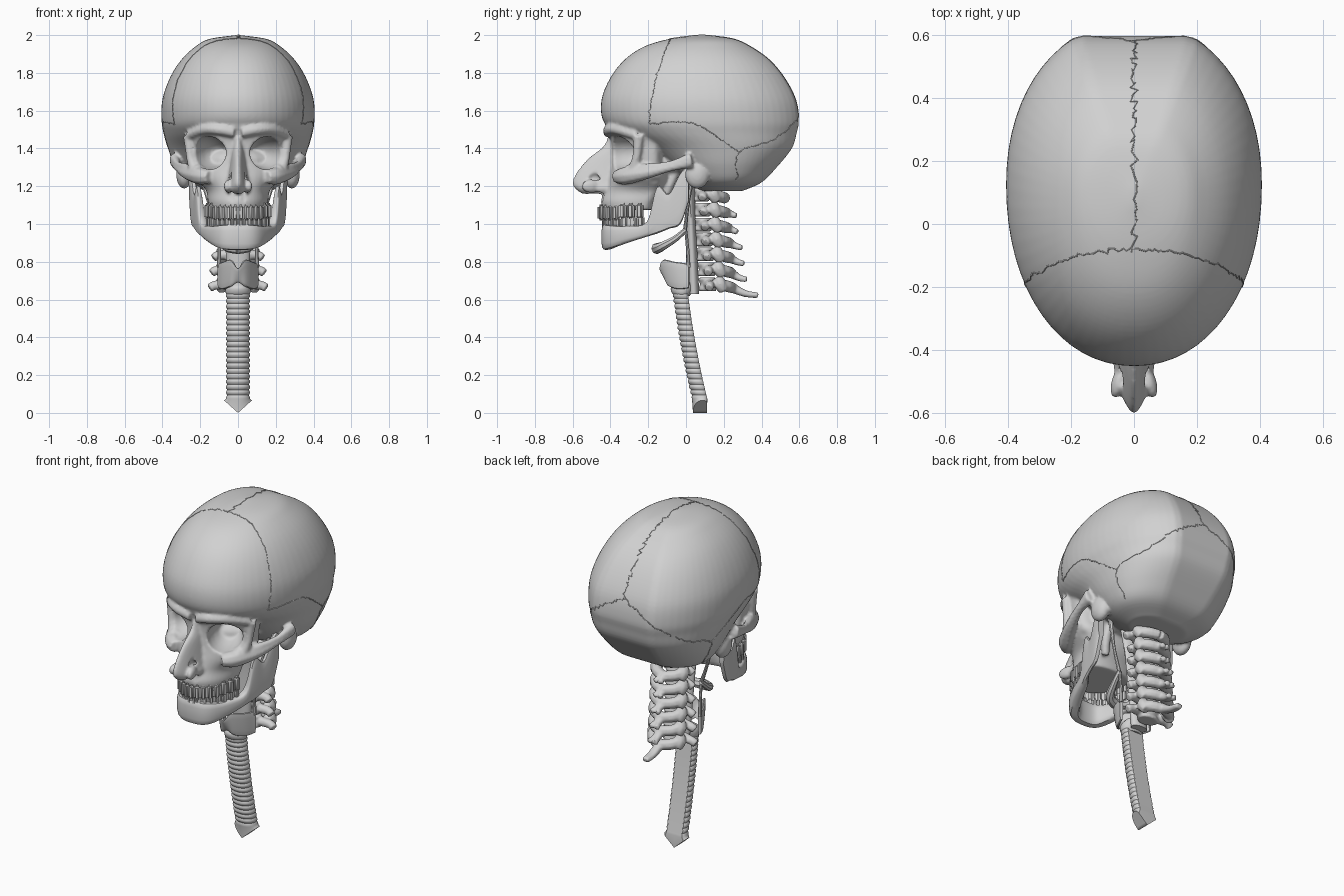
import bpy, bmesh, math, random
from mathutils import Vector, Matrix
from mathutils.bvhtree import BVHTree

random.seed(4)
if "Cube" in bpy.data.objects:
    bpy.data.objects.remove(bpy.data.objects["Cube"])
BONE = bpy.data.materials.new("bone grey")
BONE.use_nodes = True
BONE.diffuse_color = (.64, .64, .64, 1)
BONE.node_tree.nodes["Principled BSDF"].inputs["Base Color"].default_value = (.64, .64, .64, 1)

def finish(ob, angle=40):
    """Select, colour and smooth one object."""
    bpy.ops.object.select_all(action="DESELECT")
    ob.select_set(True)
    bpy.context.view_layer.objects.active = ob
    if ob.type == "CURVE":
        bpy.ops.object.convert(target="MESH")
    ob.data.materials.clear()
    ob.data.materials.append(BONE)
    bpy.ops.object.shade_smooth_by_angle(angle=math.radians(angle))
    return ob

def add(name, data):
    ob = bpy.data.objects.new(name, data)
    bpy.context.collection.objects.link(ob)
    return finish(ob)

def make(name, bm):
    bmesh.ops.recalc_face_normals(bm, faces=bm.faces)
    me = bpy.data.meshes.new(name)
    bm.to_mesh(me)
    bm.free()
    return add(name, me)

def smooth(rows, k):
    """Smooth interpolation through rows of any width."""
    p = [Vector(r) for r in rows]
    p = [p[0] * 2 - p[1]] + p + [p[-1] * 2 - p[-2]]
    out = []
    for a, b, c, d in zip(p, p[1:], p[2:], p[3:]):
        for t in (i / k for i in range(k)):
            out.append(b + (c - a) * (t / 2) + (a * 2 - b * 5 + c * 4 - d) * (t * t / 2)
                       + (b * 3 - a - c * 3 + d) * (t ** 3 / 2))
    return out + [p[-2]]

def skin(name, rings):
    """Skin matching rings and close both ends with ladders of faces."""
    bm = bmesh.new()
    vs = [[bm.verts.new(p) for p in r] for r in rings]
    n = len(vs[0])
    for a, b in zip(vs, vs[1:]):
        for i in range(n):
            bm.faces.new((a[i], a[(i + 1) % n], b[(i + 1) % n], b[i]))
    for a in (vs[0], vs[-1]):
        for i in range(-n // 4, n // 4):
            bm.faces.new(dict.fromkeys(a[j % n] for j in (i, i + 1, n // 2 - i - 1, n // 2 - i)))
    return make(name, bm)

def loft(name, rows, k=4, seg=48, mid=0.55, power=1.0, flat=1.0):
    """Stack of egg-shaped rings; each row is height, front, back, half width."""
    rings = []
    for z, yf, yb, w in smooth(rows, k):
        cy, ring = yf + mid * (yb - yf), []
        for i in range(seg):
            s, c = math.sin(math.tau * i / seg), math.cos(math.tau * i / seg)
            reach = (yb - cy) * min(1, flat * abs(c) ** power) if c > 0 else (yf - cy) * abs(c) ** power
            ring.append((math.copysign(w * abs(s) ** power, s), cy + reach, z))
        rings.append(ring)
    return skin(name, rings)

def strip(name, half, k=5, seg=16):
    """Mirrored upright band; station is x, y, bottom, top, half thickness, lean."""
    st = smooth([[-r[0], *r[1:]] for r in half[:0:-1]] + half, k)
    rings = []
    for i, (x, y, zb, zt, t, lean) in enumerate(st):
        a, b = st[max(i - 1, 0)], st[min(i + 1, len(st) - 1)]
        n = Vector((b[1] - a[1], a[0] - b[0])).normalized() * t
        ring = []
        for j in range(seg):
            c, s = math.cos(math.tau * j / seg), math.sin(math.tau * j / seg)
            c, f = math.copysign(abs(c) ** 0.5, c), (math.copysign(abs(s) ** 0.7, s) + 1) / 2
            ring.append((x + n.x * c, y + n.y * c + lean * (1 - f), zb + f * (zt - zb)))
        rings.append(ring)
    return skin(name, rings)

def tube(name, pts, k=5):
    """Tapered rod; each point is x, y, z, radius."""
    cu = bpy.data.curves.new(name, "CURVE")
    cu.dimensions, cu.bevel_depth, cu.bevel_resolution, cu.use_fill_caps = "3D", 1, 2, True
    path, sp = smooth(pts, k), cu.splines.new("POLY")
    sp.points.add(len(path) - 1)
    for q, (x, y, z, r) in zip(sp.points, path):
        q.co, q.radius = (x, y, z, 1), r
    return add(name, cu)

def pair(name, pts, k=5):
    return [tube(f"{name}_{side}", [(s * x, y, z, r) for x, y, z, r in pts], k)
            for side, s in (("left", 1), ("right", -1))]

def ball(name, loc, radii, turn=0):
    bm = bmesh.new()
    m = Matrix.Translation(loc) @ Matrix.Rotation(turn, 4, "Z") @ Matrix.Diagonal((*radii, 1))
    bmesh.ops.create_uvsphere(bm, u_segments=24, v_segments=14, radius=1, matrix=m)
    return make(name, bm)

def apply(ob, kind, **settings):
    bpy.context.view_layer.objects.active = ob
    mod = ob.modifiers.new("shape", kind)
    for key, value in settings.items():
        setattr(mod, key, value)
    bpy.ops.object.modifier_apply(modifier=mod.name)

def carve(targets, loc, radii, turn):
    for s in (1, -1):
        cut = ball("cutter", (s * loc[0], *loc[1:]), radii, s * turn)
        for ob in targets:
            apply(ob, "BOOLEAN", operation="DIFFERENCE", solver="EXACT", object=cut)
        bpy.data.objects.remove(cut)

def fuse(parts, voxel, rounds):
    """Melt overlapping parts into one bone."""
    finish(parts[0])
    for ob in parts:
        ob.select_set(True)
    bpy.ops.object.join()
    apply(parts[0], "REMESH", mode="VOXEL", voxel_size=voxel)
    apply(parts[0], "SMOOTH", factor=.5, iterations=rounds)
    return finish(parts[0], 60)

# Braincase, face core and nose
cranium = loft("skull", [
    (2.0, .06, .11, .01), (1.98, -.087, .25, .15), (1.94, -.22, .34, .225), (1.87, -.325, .44, .3),
    (1.775, -.4, .52, .36), (1.66, -.447, .58, .4), (1.55, -.44, .597, .405), (1.48, -.37, .585, .392),
    (1.4, -.23, .56, .37), (1.3, -.1, .48, .335), (1.22, .0, .4, .28), (1.175, .08, .3, .17)], 5, 64, .55, .95, 1.1)
face = loft("face_bones", [
    (1.53, -.43, -.1, .265), (1.48, -.41, -.1, .275), (1.42, -.395, -.1, .26), (1.32, -.395, -.1, .25),
    (1.25, -.41, -.08, .23), (1.18, -.43, -.1, .17), (1.12, -.45, -.14, .16), (1.075, -.44, -.16, .15)],
    mid=.75, power=.95)
carve([face, cranium], (.158, -.36, 1.375), (.096, .2, .088), .35)
carve([face], (.28, -.14, 1.19), (.09, .17, .07), 0)
nose = loft("nose", [
    (1.47, -.41, -.34, .025), (1.41, -.44, -.3, .035), (1.35, -.515, -.3, .04), (1.28, -.575, -.3, .05),
    (1.22, -.602, -.34, .06), (1.185, -.585, -.38, .068), (1.16, -.55, -.4, .05)], mid=.8, power=1.2)
carve([nose, face], (.036, -.485, 1.17), (.022, .055, .1), .15)
bones = [cranium, face, nose, ball("skull_base", (0, -.08, 1.33), (.2, .17, .09))]
for s in (1, -1):
    bones.append(ball("mastoid", (s * .285, .06, 1.262), (.042, .065, .075)))
    bones.append(ball("nose_wing", (s * .047, -.5, 1.2), (.024, .055, .036), s * .3))

# Brow, cheekbones and eye socket rims melted into the skull
bones += pair("brow_ridge", [(.02, -.41, 1.485, .03), (.1, -.405, 1.5, .03), (.18, -.36, 1.5, .028),
                             (.255, -.26, 1.47, .028)])
bones += pair("cheek_arch", [(.15, -.37, 1.25, .035), (.2, -.32, 1.255, .048), (.27, -.21, 1.27, .034),
                             (.318, -.08, 1.3, .022), (.33, .03, 1.33, .034)])
bones += pair("cheek_arch_top", [(.205, -.305, 1.28, .038), (.275, -.2, 1.3, .022), (.32, -.08, 1.32, .016),
                                 (.335, .03, 1.35, .03)])
bones += pair("orbit_side_bar", [(.215, -.29, 1.25, .04), (.25, -.262, 1.35, .024), (.262, -.25, 1.47, .03)])
bones += pair("pterygoid_plate", [(.1, -.12, 1.12, .022), (.12, -.09, 1.2, .026), (.12, -.05, 1.3, .03)])
skull = fuse(bones, .0085, 4)

# Thin rods and the soft wall behind the jaw
pair("styloid_rod", [(.19, .03, 1.25, .016), (.15, .01, 1.1, .009), (.1, -.005, .97, .011)])
pair("hyoid_horn", [(0, -.155, .87, .03), (.06, -.13, .88, .025), (.09, -.06, .92, .018), (.1, .0, .97, .014)])
loft("throat_wall", [(1.22, -.03, .05, .1), (1.05, -.005, .05, .08), (.85, .0, .06, .065), (.63, .01, .07, .05)], 4, 24)

# Lower jaw: chin, body, angle, coronoid and condyle in one band
strip("lower_jaw", [
    [0, -.42, .862, 1.0, .028, .0], [.08, -.4, .868, .995, .03, .0], [.137, -.31, .9, .99, .03, 0],
    [.182, -.2, .935, 1.015, .025, 0], [.208, -.15, .95, 1.2, .016, 0], [.225, -.09, .975, 1.16, .014, 0],
    [.238, -.03, 1.0, 1.27, .016, 0], [.243, .015, 1.12, 1.31, .018, 0]])

# Rounded teeth along both arches
for name, rx, depth, z, height in (("upper_teeth", .163, .265, 1.06, .085), ("lower_teeth", .152, .24, 1.0, .075)):
    bm = bmesh.new()
    for s in (1, -1):
        for i in range(8):
            a, molar = (i + .5) / 8 * 1.45, i > 4
            place = Matrix.Translation((s * rx * math.sin(a), -.19 - depth * math.cos(a), z + .008 * molar))
            turn = Matrix.Rotation(s * math.atan2(depth * math.sin(a), rx * math.cos(a)), 4, "Z")
            size = Matrix.Diagonal((.041 if molar else .036, .042 if molar else .028, height, 1))
            bmesh.ops.create_cube(bm, size=1, matrix=place @ turn @ size)
    bmesh.ops.bevel(bm, geom=bm.edges[:], offset=.012, segments=3, affect="EDGES")
    make(name, bm)

# Neck vertebrae: body, side processes, joint pillars, laminae and spine
for i, (tip, w) in enumerate(zip((.2, .275, .28, .305, .315, .33, .39), (.145, .12, .125, .13, .14, .15, .16))):
    z, y = 1.155 - .079 * i, .08 + .006 * i
    low = z - .025 - .005 * i
    parts = [loft(f"vertebra_{i + 1}", [(z + h, y - .045 - r, y + .04 + r, .06 + r) for h, r in (
        (.036, .002), (.024, .006), (0, -.004), (-.024, .006), (-.036, .002))], 2, 20)]
    parts += pair("side", [(.04, y, z, .028), (w * .75, y + .01, z - .005, .025), (w - .01, y + .005, z - .02, .024)], 3)
    parts += pair("pillar", [(.08, y + .055, z + .035, .026), (.088, y + .065, z, .034),
                             (.082, y + .085, z - .035, .026)], 3)
    parts += pair("lamina", [(.085, y + .055, z, .03), (.06, y + .1, z - .01, .032), (0, y + .13, z - .018, .03)], 3)
    parts += pair("spine", [(0, y + .12, z - .015, .028), (.008, (y + tip) / 2 + .06, low + .006, .019),
                            (.02 if i < 6 else .005, tip - .008, low - .004, .016)], 3)
    fuse(parts, .0075, 2)

# Larynx
strip("thyroid_cartilage", [[0, -.135, .69, .765, .01, .04], [.035, -.12, .67, .81, .01, .03],
                            [.075, -.06, .655, .8, .009, .02], [.1, .015, .66, .79, .009, .0]])
pair("thyroid_horn", [(.1, .012, .77, .012), (.1, .01, .85, .009), (.1, .0, .96, .008)])
loft("cricoid", [(.69, -.05, .04, .05), (.665, -.08, .04, .065), (.635, -.075, .03, .065), (.62, -.06, .02, .055)], 3, 24)

# Windpipe: ribbed front, flat back, pointed end
rows = []
for f, r in ((i / 60, -.003 if i % 3 else .003) for i in range(60)):
    y = -.068 + .07 * f + .035 * f * f
    rows.append((.635 - .57 * f, y + r, y + .078, .06 - r))
pipe = loft("windpipe", rows + [(.05, .037, .112, .074)], 1, 40, .7, .9, 1.6)
for v in pipe.data.vertices:
    if v.co.z < .055:
        v.co.z = abs(v.co.x) * .9

# Jagged skull seams laid on the braincase
shell = BVHTree.FromPolygons([v.co for v in skull.data.vertices], [p.vertices for p in skull.data.polygons])
centre = Vector((0, .1, 1.6))

def seam(name, pts, jag):
    rough = [p + Vector([random.uniform(-jag, jag) for _ in range(3)]) for p in smooth(pts, 14)]
    hits = [shell.ray_cast(centre, (p - centre).normalized())[0] for p in rough]
    tube(name, [(*h, .0025) for h in hits if h], 1)

seam("sagittal_seam", [(0, -.08, 1.98), (0, .15, 2), (0, .35, 1.94), (0, .5, 1.8), (0, .58, 1.66)], .012)
for s, side in ((1, "left"), (-1, "right")):
    seam(f"coronal_seam_{side}", [(0, -.08, 1.98), (s * .15, -.09, 1.95), (s * .27, -.13, 1.83),
                                  (s * .33, -.17, 1.68), (s * .33, -.19, 1.53)], .006)
    seam(f"temporal_seam_{side}", [(s * .33, -.19, 1.53), (s * .38, .02, 1.54), (s * .39, .15, 1.47),
                                   (s * .36, .28, 1.38)], .003)
    seam(f"rear_seam_{side}", [(0, .58, 1.66), (s * .14, .56, 1.58), (s * .28, .44, 1.46),
                               (s * .36, .28, 1.38), (s * .28, .26, 1.24)], .007)
